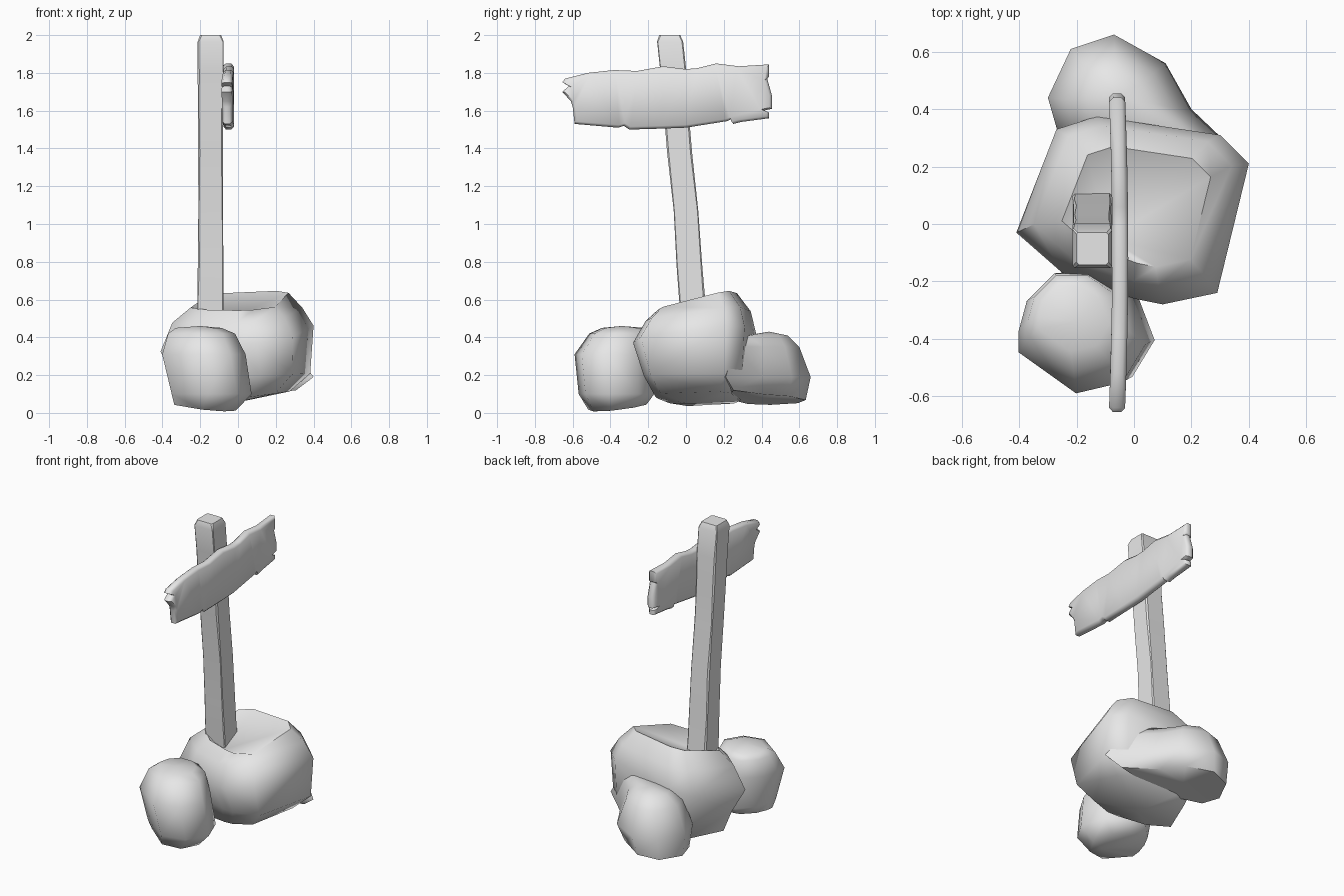
import bpy, bmesh, math, random
from mathutils import Vector

random.seed(4)
cube = bpy.data.objects.get("Cube")
if cube:
    bpy.data.objects.remove(cube)

grey = bpy.data.materials.new("plain grey")
grey.use_nodes = True
colour = (0.8, 0.8, 0.8, 1)
grey.diffuse_color = colour
grey.node_tree.nodes["Principled BSDF"].inputs["Base Color"].default_value = colour


def loft(name, rings, angle, bottom=None, top=None):
    """Skin equal-length rings; each end is a fan to a point, or one flat face."""
    bm = bmesh.new()
    loops = [[bm.verts.new(p) for p in ring] for ring in rings]
    count = len(loops[0])
    for low, high in zip(loops, loops[1:]):
        for i in range(count):
            j = (i + 1) % count
            bm.faces.new((low[i], low[j], high[j], high[i]))
    for loop, tip in ((loops[0][::-1], bottom), (loops[-1], top)):
        if tip is None:
            bm.faces.new(loop)
        else:
            centre = bm.verts.new(tip)
            for i in range(count):
                bm.faces.new((loop[i], loop[(i + 1) % count], centre))
    bmesh.ops.recalc_face_normals(bm, faces=bm.faces)
    bmesh.ops.triangulate(bm, faces=bm.faces)
    mesh = bpy.data.meshes.new(name)
    bm.to_mesh(mesh)
    bm.free()
    mesh.materials.append(grey)
    obj = bpy.data.objects.new(name, mesh)
    bpy.context.collection.objects.link(obj)
    bpy.ops.object.select_all(action='DESELECT')
    obj.select_set(True)
    bpy.context.view_layer.objects.active = obj
    bpy.ops.object.shade_smooth_by_angle(angle=math.radians(angle))


def rock(name, plan, levels, bottom, top):
    """Scale a plan outline about its middle; level = height, scale, dx, dy, slope x, slope y."""
    points = [Vector((x, y, 0)) for x, y in plan]
    middle = sum(points, Vector()) / len(points)
    rings = []
    for z, scale, dx, dy, slope_x, slope_y in levels:
        ring = []
        for p in points:
            q = middle + (p - middle) * scale + Vector((dx, dy, z))
            q.z += slope_x * q.x + slope_y * q.y
            ring.append(q)
        rings.append(ring)
    loft(name, rings, 62, bottom, top)


# Three boulders
rock("main_boulder",
     [(-.41, -.03), (-.25, -.17), (0, -.26), (.1, -.28), (.29, -.24),
      (.4, .21), (.3, .31), (-.13, .375), (-.27, .33)],
     [(.075, .68, 0, .02, .14, 0), (.19, .88, .03, .02, .05, 0),
      (.385, 1, 0, 0, .14, .1), (.505, .85, 0, .02, .08, .12),
      (.575, .64, .01, .02, .08, .24)],
     (-.03, 0, .05), (-.09, -.05, .48))
rock("front_boulder",
     [(-.4, -.36), (-.4, -.44), (-.19, -.59), (-.02, -.55), (.065, -.41),
      (0, -.24), (-.13, -.15), (-.27, -.15), (-.37, -.25)],
     [(.05, .7, 0, 0, -.1, .1), (.1, .91, .03, 0, 0, 0), (.31, .95, -.012, -.012, 0, 0),
      (.42, .76, -.02, .02, 0, 0), (.45, .52, -.03, .03, 0, 0)],
     (-.1, -.42, .01), (-.2, -.34, .46))
rock("back_boulder",
     [(-.3, .44), (-.26, .3), (0, .17), (.4, .21), (.2, .4),
      (.11, .56), (-.07, .66), (-.22, .61)],
     [(.08, .85, -.03, .01, .13, 0), (.19, 1, 0, 0, 0, 0),
      (.35, .75, -.01, 0, 0, 0), (.41, .45, -.02, .01, 0, 0)],
     (-.05, .4, .08), (-.05, .44, .43))

# Leaning post with worn corners
post_rings = []
for z, y, half in ((.4, .05, .07), (.62, .031, .069), (.78, .018, .068),
                   (1.07, 0, .065), (1.38, -.034, .066), (1.6, -.052, .066),
                   (1.8, -.066, .069), (1.965, -.084, .069), (2, -.086, .056)):
    ring = []
    for sx, sy in ((-1, -1), (1, -1), (1, 1), (-1, 1)):
        cut = random.uniform(.003, .01)
        ends = [Vector((sx * (half - cut), sy * half, 0)),
                Vector((sx * half, sy * (half - cut), 0))]
        if sx * sy > 0:
            ends.reverse()
        ring += [Vector((-.145, y, z)) + e for e in ends]
    post_rings.append(ring)
loft("post", post_rings, 25)

# Ragged plank: top edge, right end, bottom edge, left end
outline = [(-.64, 1.77), (-.52, 1.8), (-.38, 1.815), (-.26, 1.81), (-.12, 1.835),
           (0, 1.82), (.06, 1.825), (.16, 1.85), (.28, 1.835), (.44, 1.845),
           (.44, 1.78), (.43, 1.77), (.455, 1.68), (.455, 1.61), (.41, 1.6),
           (.44, 1.59), (.44, 1.56), (.29, 1.54), (.25, 1.53), (.24, 1.555),
           (.22, 1.545), (0, 1.51), (-.13, 1.505), (-.3, 1.5), (-.33, 1.52),
           (-.36, 1.51), (-.59, 1.53), (-.6, 1.62), (-.61, 1.65),
           (-.655, 1.7), (-.62, 1.73), (-.655, 1.75)]
mid_y, mid_z = -.1, 1.675
plank_rings = []
for x, inset in ((-.082, .014), (-.068, 0), (-.04, 0), (-.026, .014)):
    ring = []
    for y, z in outline:
        dy, dz = y - mid_y, z - mid_z
        shrink_y = 1 - inset / .55
        shrink_z = 1 - inset / .16
        bow = .006 * (1 - 6 * dy * dy)
        ring.append(Vector((x + bow, mid_y + dy * shrink_y, mid_z + dz * shrink_z)))
    plank_rings.append(ring)
loft("sign_plank", plank_rings, 50)
